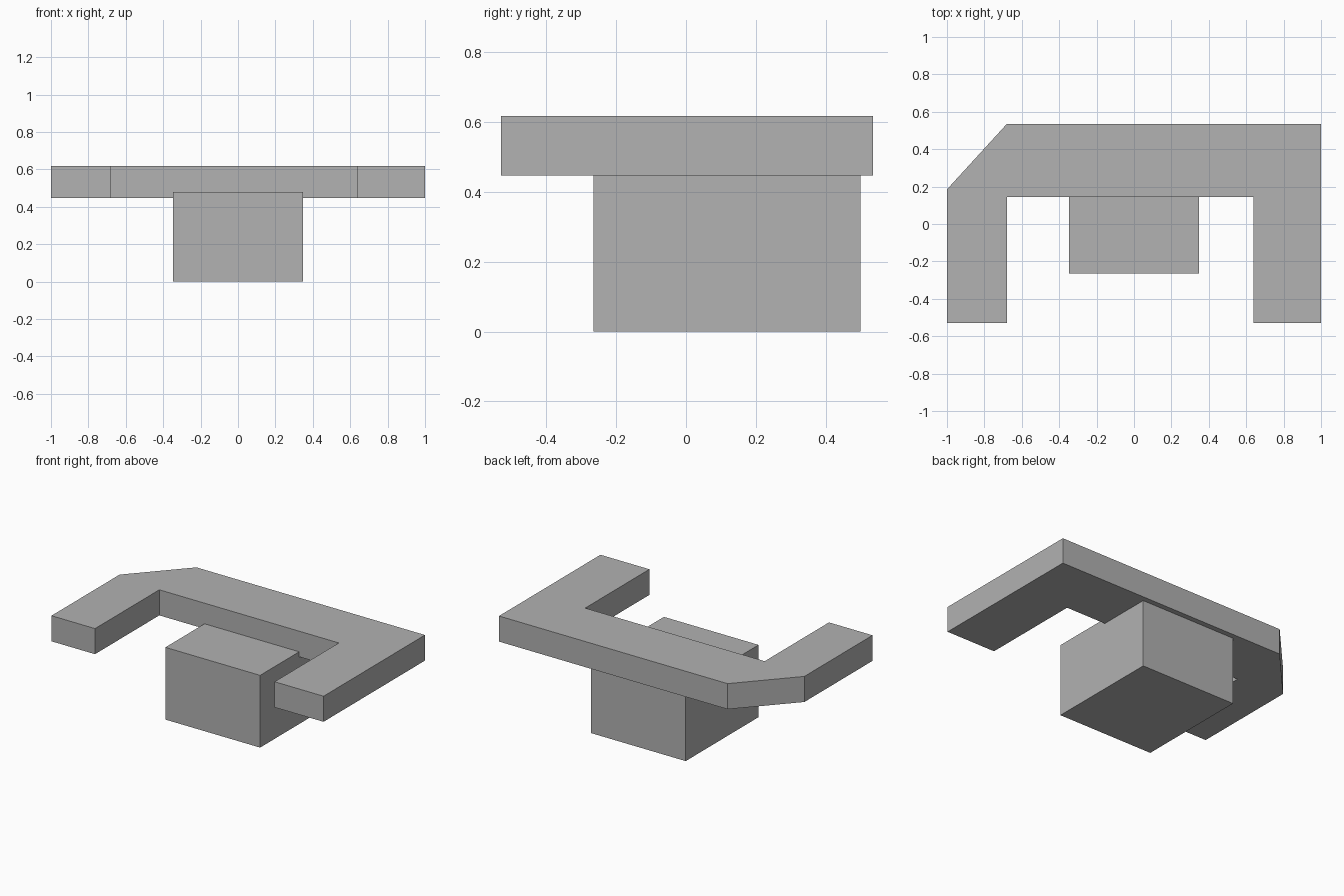
import bpy
import bmesh

cube = bpy.data.objects.get("Cube")
if cube:
    bpy.data.objects.remove(cube, do_unlink=True)

# Single grey colour
grey = bpy.data.materials.new("plain grey")
grey.use_nodes = True
colour = (0.445, 0.445, 0.445, 1)
grey.diffuse_color = colour
grey.node_tree.nodes["Principled BSDF"].inputs["Base Color"].default_value = colour


def extruded(name, outline, bottom, top):
    """Flat-faced solid: a plan outline pulled up from bottom to top."""
    bm = bmesh.new()
    base = bm.faces.new([bm.verts.new((x, y, bottom)) for x, y in outline])
    grown = bmesh.ops.extrude_face_region(bm, geom=[base], use_keep_orig=True)
    raised = [v for v in grown["geom"] if isinstance(v, bmesh.types.BMVert)]
    bmesh.ops.translate(bm, verts=raised, vec=(0, 0, top - bottom))
    bmesh.ops.recalc_face_normals(bm, faces=bm.faces)
    mesh = bpy.data.meshes.new(name)
    bm.to_mesh(mesh)
    bm.free()
    mesh.materials.append(grey)
    obj = bpy.data.objects.new(name, mesh)
    bpy.context.collection.objects.link(obj)
    return obj


# U-shaped slab with one chamfered back corner
extruded("u_shaped_slab", [
    (-1, -0.53), (-0.68, -0.53), (-0.68, 0.145), (0.64, 0.145),
    (0.64, -0.53), (1, -0.53), (1, 0.535), (-0.68, 0.535), (-1, 0.185),
], 0.447, 0.617)

# Block underneath, its top set into the slab
extruded("base_block", [
    (-0.348, -0.265), (0.348, -0.265), (0.348, 0.5), (-0.348, 0.5),
], 0, 0.48)
